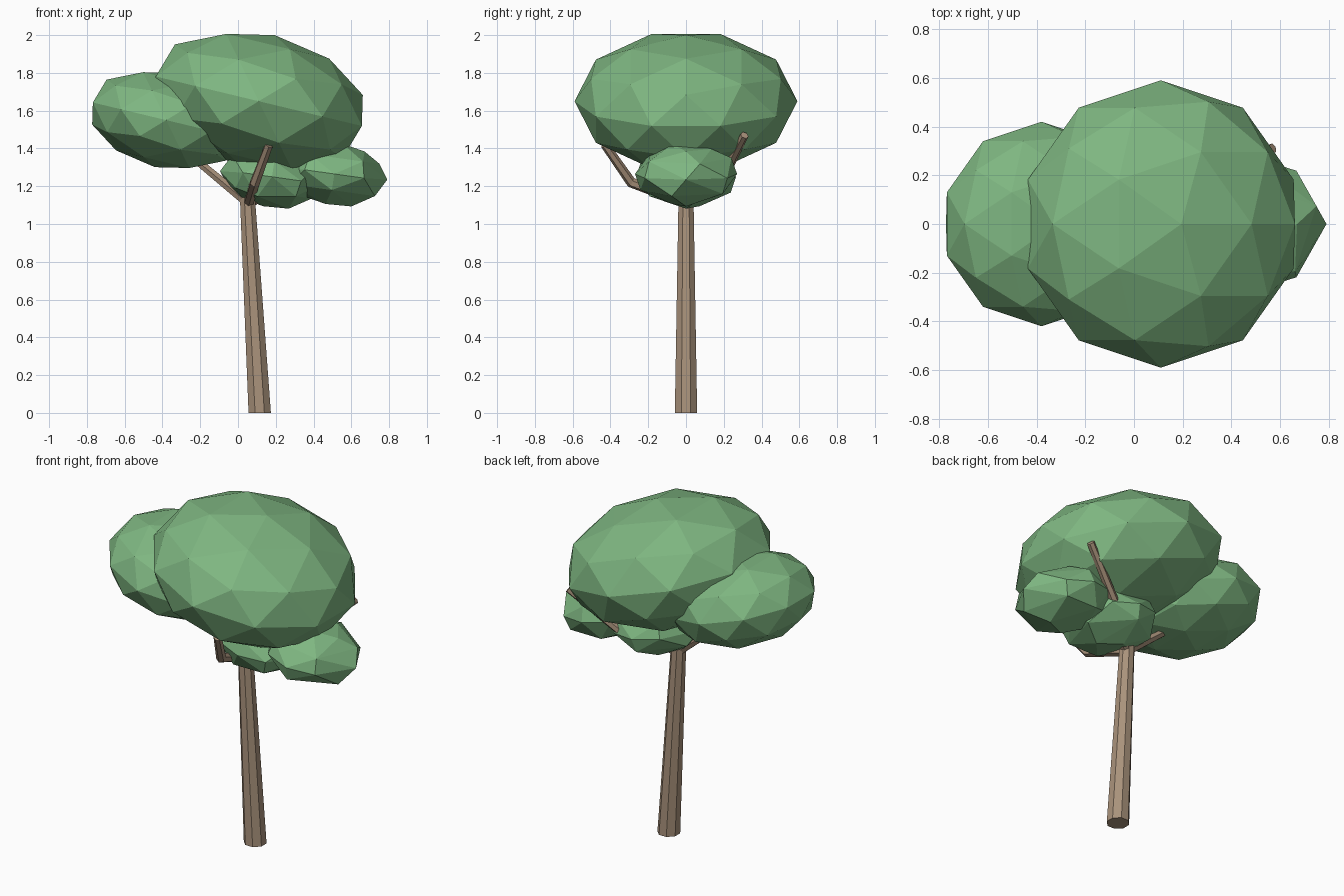
import bpy, bmesh, math
from mathutils import Vector

if "Cube" in bpy.data.objects:
    bpy.data.objects.remove(bpy.data.objects["Cube"], do_unlink=True)


def material(name, color):
    m = bpy.data.materials.new(name)
    m.use_nodes = True
    m.diffuse_color = color
    m.node_tree.nodes["Principled BSDF"].inputs["Base Color"].default_value = color
    return m


leaf = material("leaf green", (0.21, 0.47, 0.22, 1))
bark = material("bark brown", (0.40, 0.29, 0.20, 1))


def add_object(name, bm, mat):
    bmesh.ops.recalc_face_normals(bm, faces=bm.faces)
    mesh = bpy.data.meshes.new(name)
    bm.to_mesh(mesh)
    bm.free()
    mesh.materials.append(mat)
    ob = bpy.data.objects.new(name, mesh)
    bpy.context.scene.collection.objects.link(ob)
    return ob


# Faceted, flattened leaf clump, tilted about y
def clump(name, center, size, tilt, turn=0, keep=1):
    bm = bmesh.new()
    bmesh.ops.create_icosphere(bm, subdivisions=2, radius=size)
    ob = add_object(name, bm, leaf)
    ob.location = center
    ob.scale = (1, 1, 0.61)
    ob.rotation_euler = (0, math.radians(tilt), math.radians(turn))
    if keep < 1:
        mod = ob.modifiers.new("coarser facets", "DECIMATE")
        mod.ratio = keep


# Tapered limb through a few points
def limb(name, points, radii, sides, flat_ends=False):
    bm = bmesh.new()
    pts = [Vector(p) for p in points]
    rings = []
    for i, (p, r) in enumerate(zip(pts, radii)):
        d = pts[min(i + 1, len(pts) - 1)] - pts[max(i - 1, 0)]
        if flat_ends:
            d = Vector((0, 0, 1))
        q = Vector((0, 0, 1)).rotation_difference(d.normalized())
        angles = [math.tau * (k + 0.5) / sides for k in range(sides)]
        rings.append([bm.verts.new(p + q @ Vector((r * math.cos(a), r * math.sin(a), 0)))
                      for a in angles])
    for a, b in zip(rings, rings[1:]):
        for k in range(sides):
            n = (k + 1) % sides
            bm.faces.new((a[k], a[n], b[n], b[k]))
    bm.faces.new(rings[0][::-1])
    bm.faces.new(rings[-1])
    add_object(name, bm, bark)


# Trunk and branches
fork = (0.055, 0, 1.11)
limb("trunk", [(0.115, 0, 0), (0.05, 0, 1.14)], [0.064, 0.043], 8, True)
limb("front_branch", [fork, (0.09, -0.29, 1.22), (0.165, -0.43, 1.42)],
     [0.028, 0.028, 0.023], 6)
limb("back_branch", [fork, (0.31, 0.20, 1.25), (0.57, 0.31, 1.47)],
     [0.028, 0.026, 0.022], 6)
limb("right_branch", [fork, (-0.20, 0, 1.32), (-0.32, 0, 1.45)],
     [0.028, 0.023, 0.02], 6)

# Leaf clumps
clump("main_crown", (0.11, 0, 1.65), 0.59, 13.5)
clump("right_crown", (-0.38, 0, 1.55), 0.42, 13.5)
clump("lower_middle_leaves", (0.18, 0, 1.25), 0.265, 8, 0, 0.6)
clump("lower_left_leaves", (0.51, 0, 1.265), 0.27, 8, 0, 0.6)
